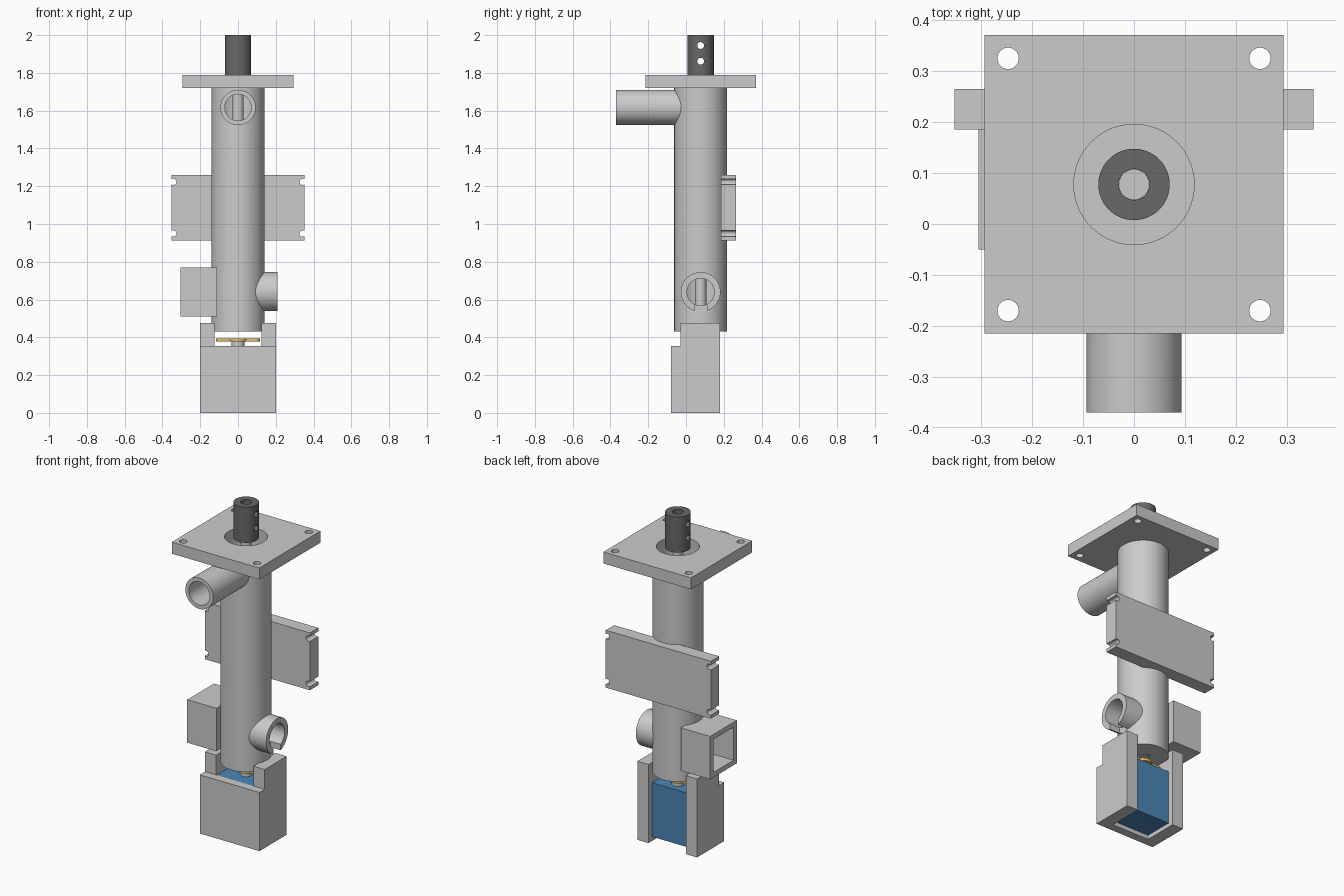
import bpy, math
from mathutils import Vector

if "Cube" in bpy.data.objects:
    bpy.data.objects.remove(bpy.data.objects["Cube"])

CY = 0.0775   # y of the main axis


def box(name, x0, x1, y0, y1, z0, z1):
    bpy.ops.mesh.primitive_cube_add(size=1)
    o = bpy.context.object
    o.name = name
    for v in o.data.vertices:
        v.co = ((x0, x1)[v.co.x > 0], (y0, y1)[v.co.y > 0], (z0, z1)[v.co.z > 0])
    return o


def cyl(name, a, b, r, n=64):
    a, b = Vector(a), Vector(b)
    d = b - a
    bpy.ops.mesh.primitive_cylinder_add(vertices=n, radius=r, depth=d.length)
    o = bpy.context.object
    o.name = name
    o.data.transform(d.to_track_quat('Z', 'Y').to_matrix().to_4x4())
    o.location = (a + b) / 2
    return o


def combine(target, other, op):
    m = target.modifiers.new("bool", 'BOOLEAN')
    m.operation, m.object, m.solver = op, other, 'EXACT'
    bpy.context.view_layer.objects.active = target
    bpy.ops.object.modifier_apply(modifier=m.name)
    bpy.data.objects.remove(other, do_unlink=True)


def add(target, *parts):
    for p in parts:
        combine(target, p, 'UNION')


def cut(target, *parts):
    for p in parts:
        combine(target, p, 'DIFFERENCE')


def finish(o, color=None):
    bpy.ops.object.select_all(action='DESELECT')
    o.select_set(True)
    bpy.context.view_layer.objects.active = o
    bpy.ops.object.shade_smooth_by_angle(angle=math.radians(30))
    if color:
        m = bpy.data.materials.new(o.name + "_color")
        m.diffuse_color = (*color, 1)
        m.use_nodes = True
        m.node_tree.nodes["Principled BSDF"].inputs["Base Color"].default_value = m.diffuse_color
        o.data.materials.clear()
        o.data.materials.append(m)


# Main tube with flange, inlet, outlet, rear panel and side box
body = cyl("feeder_body", (0, CY, 0.43), (0, CY, 1.75), 0.14, 96)
add(body,
    box("flange", -0.293, 0.293, -0.215, 0.371, 1.72, 1.79),
    cyl("inlet", (0, -0.37, 1.617), (0, CY, 1.617), 0.0935),
    cyl("outlet", (0, CY, 0.64), (0.208, CY, 0.64), 0.105),
    box("panel", -0.352, 0.352, 0.185, 0.265, 0.913, 1.26),
    box("side_box", -0.305, -0.11, -0.05, 0.205, 0.51, 0.77))

# Bores, outlet slot and side box cavity
cut(body,
    cyl("bore", (0, CY, 0.46), (0, CY, 1.9), 0.118, 96),
    cyl("inlet_bore", (0, -0.45, 1.617), (0, CY, 1.617), 0.07),
    cyl("outlet_bore", (0, CY, 0.64), (0.3, CY, 0.64), 0.072),
    box("outlet_slot", 0.14, 0.3, CY - 0.033, CY + 0.033, 0.5, 0.62),
    box("box_cavity", -0.4, -0.14, -0.02, 0.175, 0.54, 0.74),
    cyl("rod_hole", (0, CY, 0.4), (0, CY, 0.5), 0.036))

# Flange bolt holes and open slots at the panel ends
for s in (-1, 1):
    for t in (-1, 1):
        x, y = s * 0.247, CY + t * 0.2475
        cut(body, cyl("bolt_hole", (x, y, 1.6), (x, y, 1.9), 0.021, 32))
        x, z = s * 0.342, 1.0865 + t * 0.137
        cut(body, cyl("slot_end", (x, 0.1, z), (x, 0.4, z), 0.0165, 32),
            box("slot", min(x, s * 0.4), max(x, s * 0.4), 0.1, 0.4, z - 0.0155, z + 0.0155))
finish(body)

# Drive rod
rod = cyl("drive_rod", (0, CY, 0.43), (0, CY, 1.82), 0.03, 48)
finish(rod)

# Shaft coupler with cross holes
coupler = cyl("shaft_coupler", (0, CY, 1.785), (0, CY, 2.0), 0.07)
cut(coupler, cyl("coupler_bore", (0, CY, 1.7), (0, CY, 2.1), 0.0302, 48))
for z in (1.862, 1.945):
    cut(coupler, cyl("set_hole", (-0.2, CY, z), (0.2, CY, z), 0.018, 32))
finish(coupler, (0.14, 0.14, 0.14))

# Motor housing, open at the back, top and bottom
housing = box("motor_housing", -0.2, 0.2, -0.08, 0.18, 0, 0.475)
cut(housing,
    box("pocket", -0.125, 0.125, -0.03, 0.4, -0.1, 0.6),
    box("front_step", -0.4, 0.4, -0.3, -0.03, 0.355, 0.6))
finish(housing)

# Motor block, output shaft and horn
motor = box("motor", -0.125, 0.125, -0.03, 0.145, 0.025, 0.352)
finish(motor, (0.07, 0.24, 0.47))
shaft = cyl("motor_shaft", (0, CY, 0.34), (0, CY, 0.38), 0.034, 48)
finish(shaft)
horn = cyl("motor_horn", (0, CY, 0.378), (0, CY, 0.394), 0.05, 48)
add(horn, box("horn_arm", -0.09, 0.09, CY - 0.026, CY + 0.026, 0.3785, 0.3935))
for s in (-1, 1):
    add(horn, cyl("horn_tip", (s * 0.09, CY, 0.378), (s * 0.09, CY, 0.394), 0.0265, 32))
finish(horn, (0.75, 0.52, 0.1))
